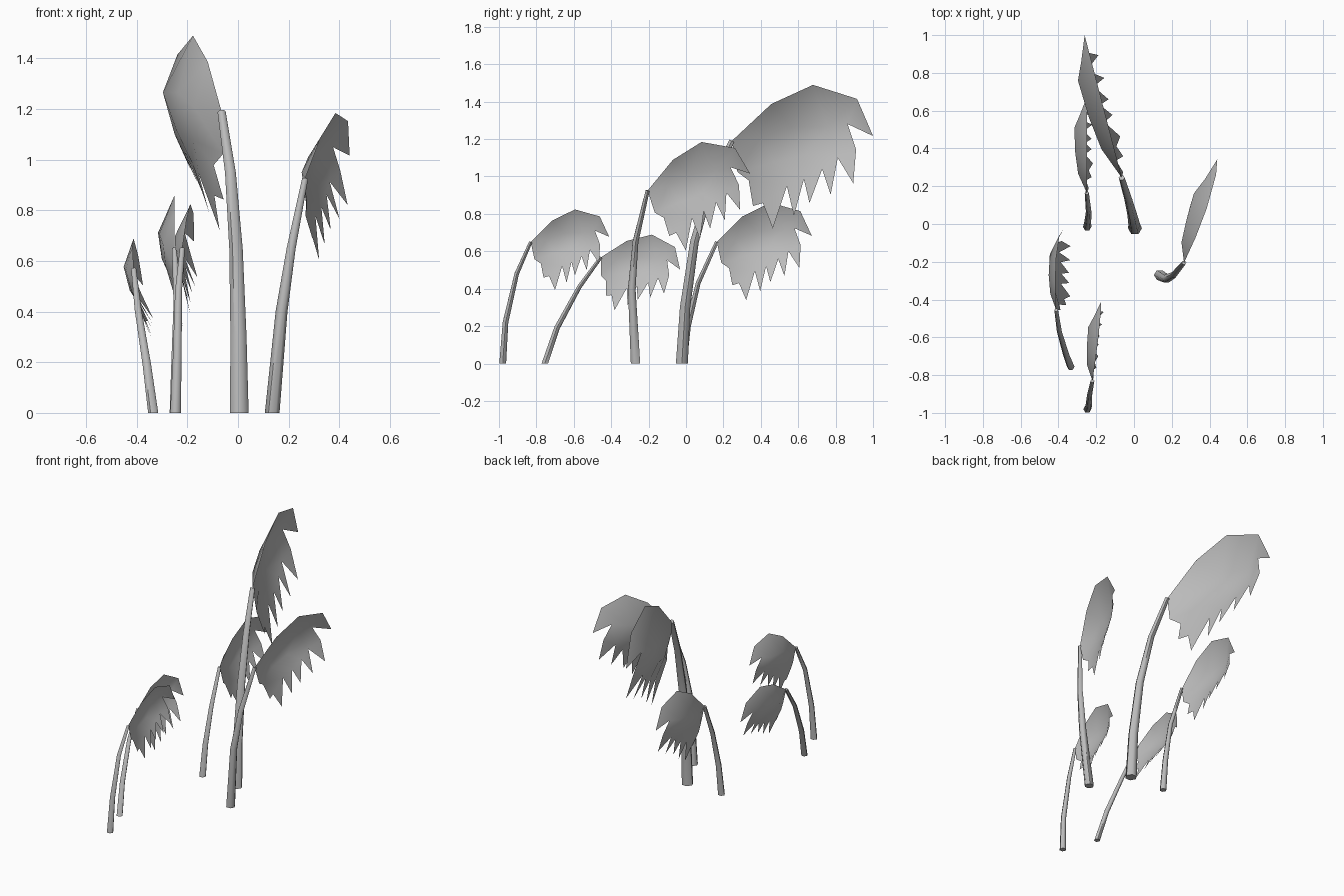
import bpy, bmesh, math
from mathutils import Vector, geometry

cube = bpy.data.objects.get("Cube")
if cube:
    bpy.data.objects.remove(cube)

grey = bpy.data.materials.new("plain grey")
grey.use_nodes = True
COLOUR = (0.5, 0.5, 0.5, 1)
grey.diffuse_color = COLOUR
grey.node_tree.nodes["Principled BSDF"].inputs["Base Color"].default_value = COLOUR

# Leaf blade: smooth arched ridge, then ragged lower edge (along, up, belly depth)
RIDGE = [(0, 0, 0), (.28, .262, 0), (.575, .397, 0), (.887, .298, 0), (1, .035, 0)]
RAGGED = [(.82, .12, .07), (.88, -.06, .02), (.86, -.3, -.06), (.75, -.12, .05),
          (.70, -.38, -.06), (.64, -.2, .03), (.55, -.44, -.05), (.51, -.27, .02),
          (.44, -.53, -.05), (.39, -.32, .02), (.29, -.62, -.065), (.22, -.44, -.02),
          (.15, -.46, -.05), (.12, -.28, .01), (.04, -.22, -.02)]
BELLY = [(.2, .02, .09), (.42, .1, .12), (.68, .1, .13), (.3, -.15, .07), (.52, -.1, .1)]


def finish(name, bm):
    mesh = bpy.data.meshes.new(name)
    bm.to_mesh(mesh)
    bm.free()
    mesh.materials.append(grey)
    obj = bpy.data.objects.new(name, mesh)
    bpy.context.collection.objects.link(obj)
    bpy.ops.object.select_all(action='DESELECT')
    obj.select_set(True)
    bpy.context.view_layer.objects.active = obj
    bpy.ops.object.shade_smooth_by_angle(angle=math.radians(60))


def stem(name, path, r0, r1, sides=6):
    """Tapered tube along a path, cut level with the ground."""
    pts = [Vector(p) for p in path]
    bm = bmesh.new()
    rings = []
    for i, p in enumerate(pts):
        t = (pts[min(i + 1, len(pts) - 1)] - pts[max(i - 1, 0)]).normalized()
        if i == 0:
            t = Vector((0, 0, 1))
        u = Vector((0, 1, 0)).cross(t).normalized()
        w = t.cross(u)
        r = r0 + (r1 - r0) * i / (len(pts) - 1)
        angles = [math.tau * k / sides for k in range(sides)]
        rings.append([bm.verts.new(p + r * (u * math.cos(a) + w * math.sin(a))) for a in angles])
    for a, b in zip(rings, rings[1:]):
        for k in range(sides):
            n = (k + 1) % sides
            bm.faces.new((a[k], a[n], b[n], b[k]))
    bm.faces.new(rings[0][::-1])
    bm.faces.new(rings[-1])
    finish(name, bm)


def leaf(name, base, size, turn, tilt, roll):
    """Blade fixed at the stem top; turn, tilt and roll are slopes."""
    rim = RIDGE + RAGGED
    pts = rim + BELLY
    n = len(rim)
    flat = [Vector(p[:2]) for p in pts]
    edges = [(i, (i + 1) % n) for i in range(n)]
    verts, _, faces, origin, _, _ = geometry.delaunay_2d_cdt(flat, edges, [], 1, 1e-5)
    bm = bmesh.new()
    made = []
    for v, src in zip(verts, origin):
        depth = pts[src[0]][2]
        y = size * (v.x - tilt * v.y)
        z = size * (v.y + tilt * v.x)
        x = turn * y + roll * z - size * depth
        made.append(bm.verts.new(Vector(base) + Vector((x, y, z))))
    for f in faces:
        bm.faces.new([made[i] for i in f])
    bmesh.ops.recalc_face_normals(bm, faces=bm.faces)
    if sum(f.normal.x for f in bm.faces) < 0:
        bmesh.ops.reverse_faces(bm, faces=bm.faces)
    finish(name, bm)


# name: stem path, stem radii, leaf size, turn, tilt, roll
PLANTS = {
    "tall": ([(.005, -.022, 0), (.002, -.005, .3), (-.008, .045, .65),
              (-.03, .13, .95), (-.065, .245, 1.19)], .037, .016, .755, -.26, 0, 0),
    "left": ([(.135, -.27, 0), (.172, -.29, .4), (.21, -.27, .65),
              (.265, -.205, .925)], .029, .012, .55, .3, .13, .13),
    "front": ([(-.247, -.98, 0), (-.24, -.965, .22), (-.235, -.905, .48),
               (-.22, -.83, .65)], .021, .01, .42, .107, .03, .04),
    "right": ([(-.335, -.755, 0), (-.36, -.69, .19), (-.395, -.57, .41),
               (-.412, -.455, .568)], .02, .01, .42, .065, .19, -.15),
    "back": ([(-.248, -.015, 0), (-.245, .01, .2), (-.24, .065, .43),
              (-.25, .165, .65)], .022, .011, .508, 0, .03, 0),
}
PLANTS["right"] = PLANTS["right"][:5] + (-.19, -.15)

for name, (path, r0, r1, size, turn, tilt, roll) in PLANTS.items():
    stem(name + "_stem", path, r0, r1)
    leaf(name + "_leaf", path[-1], size, turn, tilt, roll)
